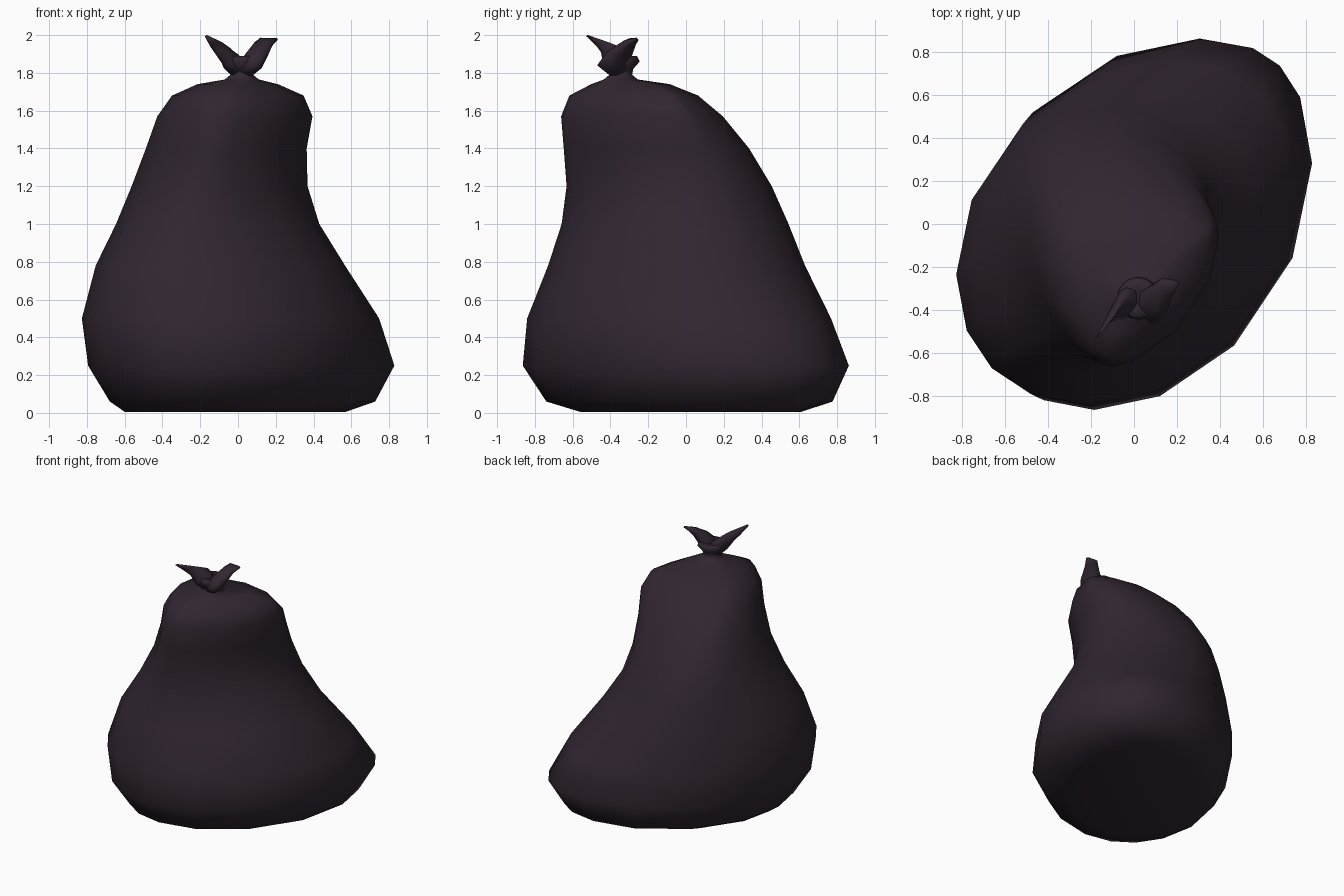
import bpy, bmesh, math
from mathutils import Vector

if "Cube" in bpy.data.objects:
    bpy.data.objects.remove(bpy.data.objects["Cube"])

plastic = bpy.data.materials.new("dark plum plastic")
plastic.diffuse_color = (0.030, 0.019, 0.030, 1)
plastic.use_nodes = True
plastic.node_tree.nodes["Principled BSDF"].inputs["Base Color"].default_value = plastic.diffuse_color


def loft(name, rings):
    """Skin a list of closed rings and cap both ends."""
    bm = bmesh.new()
    vs = [[bm.verts.new(p) for p in r] for r in rings]
    n = len(rings[0])
    for a, b in zip(vs, vs[1:]):
        for i in range(n):
            j = (i + 1) % n
            bm.faces.new((a[i], a[j], b[j], b[i]))
    bm.faces.new(vs[0][::-1])
    bm.faces.new(vs[-1])
    bmesh.ops.recalc_face_normals(bm, faces=bm.faces)
    for f in bm.faces:
        f.smooth = True
    me = bpy.data.meshes.new(name)
    bm.to_mesh(me)
    bm.free()
    me.materials.append(plastic)
    ob = bpy.data.objects.new(name, me)
    bpy.context.collection.objects.link(ob)
    return ob


def section(z, reach, n=16):
    """Rounded outline touching the given reach in 8 compass directions."""
    h0 = sum(reach) / 8
    coef = []
    for k, damp in ((1, 1), (2, 1), (3, 0.6)):
        c = sum(r * math.cos(k * i * math.pi / 4) for i, r in enumerate(reach)) / 4
        s = sum(r * math.sin(k * i * math.pi / 4) for i, r in enumerate(reach)) / 4
        coef.append((k, c * damp, s * damp))
    pts = []
    for i in range(n):
        t = 2 * math.pi * i / n
        h = h0 + sum(c * math.cos(k * t) + s * math.sin(k * t) for k, c, s in coef)
        d = sum(k * (s * math.cos(k * t) - c * math.sin(k * t)) for k, c, s in coef)
        pts.append((h * math.cos(t) - d * math.sin(t),
                    h * math.sin(t) + d * math.cos(t), z))
    return pts


# Sack: height, then reach to right, back-right, back, back-left,
# left, front-left, front, front-right
levels = [
    (0.005, .55, .72, .60, .50, .60, .65, .55, .50),
    (0.06, .73, .88, .78, .61, .69, .78, .75, .62),
    (0.25, .83, 1.0, .865, .69, .81, .90, .88, .72),
    (0.50, .745, .84, .77, .69, .83, .94, .84, .71),
    (0.78, .565, .61, .625, .66, .74, .86, .72, .58),
    (1.00, .43, .48, .53, .62, .63, .73, .655, .48),
    (1.20, .375, .40, .44, .56, .555, .63, .645, .43),
    (1.40, .375, .34, .32, .45, .485, .585, .67, .44),
    (1.57, .41, .29, .18, .33, .425, .57, .69, .46),
    (1.68, .36, .21, .05, .19, .35, .52, .645, .43),
    (1.74, .21, .06, -.10, .02, .21, .42, .51, .36),
]


def circle(cx, cy, z, r):
    return [(cx + r * math.cos(i * math.pi / 8), cy + r * math.sin(i * math.pi / 8), z)
            for i in range(16)]


# The sack narrows into the gathered neck and flares above the tie
rings = [section(l[0], l[1:]) for l in levels]
rings += [circle(.02, -.345, z, r) for z, r in
          ((1.765, .09), (1.79, .06), (1.82, .065), (1.86, .10), (1.89, .085), (1.875, .04))]
loft("sack", rings)


def ear(name, spine):
    """Leaf of gathered plastic: (centre, wide half-vector, thickness vector)."""
    out = []
    for c, w, t in spine:
        c, w, t = Vector(c), Vector(w), Vector(t)
        out.append([c + w * math.cos(a) + t * math.sin(a)
                    for a in (i * math.pi / 4 for i in range(8))])
    loft(name, out)


# Two pointed ears above the tie
ear("left_ear", [
    ((.01, -.35, 1.80), (0, .05, 0), (.04, 0, .02)),
    ((-.035, -.365, 1.86), (.01, .075, .01), (.04, 0, .035)),
    ((-.075, -.375, 1.91), (.03, .075, .0), (.025, 0, .025)),
    ((-.115, -.44, 1.95), (.025, .04, .0), (.018, 0, .018)),
    ((-.168, -.52, 1.995), (.006, .008, 0), (.004, 0, .005)),
])
ear("right_ear", [
    ((.03, -.36, 1.80), (0, .06, 0), (.04, 0, -.02)),
    ((.08, -.38, 1.86), (-.01, .09, .02), (.045, 0, -.035)),
    ((.12, -.35, 1.92), (-.01, .085, .03), (.035, 0, -.03)),
    ((.15, -.295, 1.965), (-.02, .045, .01), (.025, 0, -.02)),
    ((.205, -.27, 1.98), (-.005, .008, 0), (.004, 0, -.005)),
])
